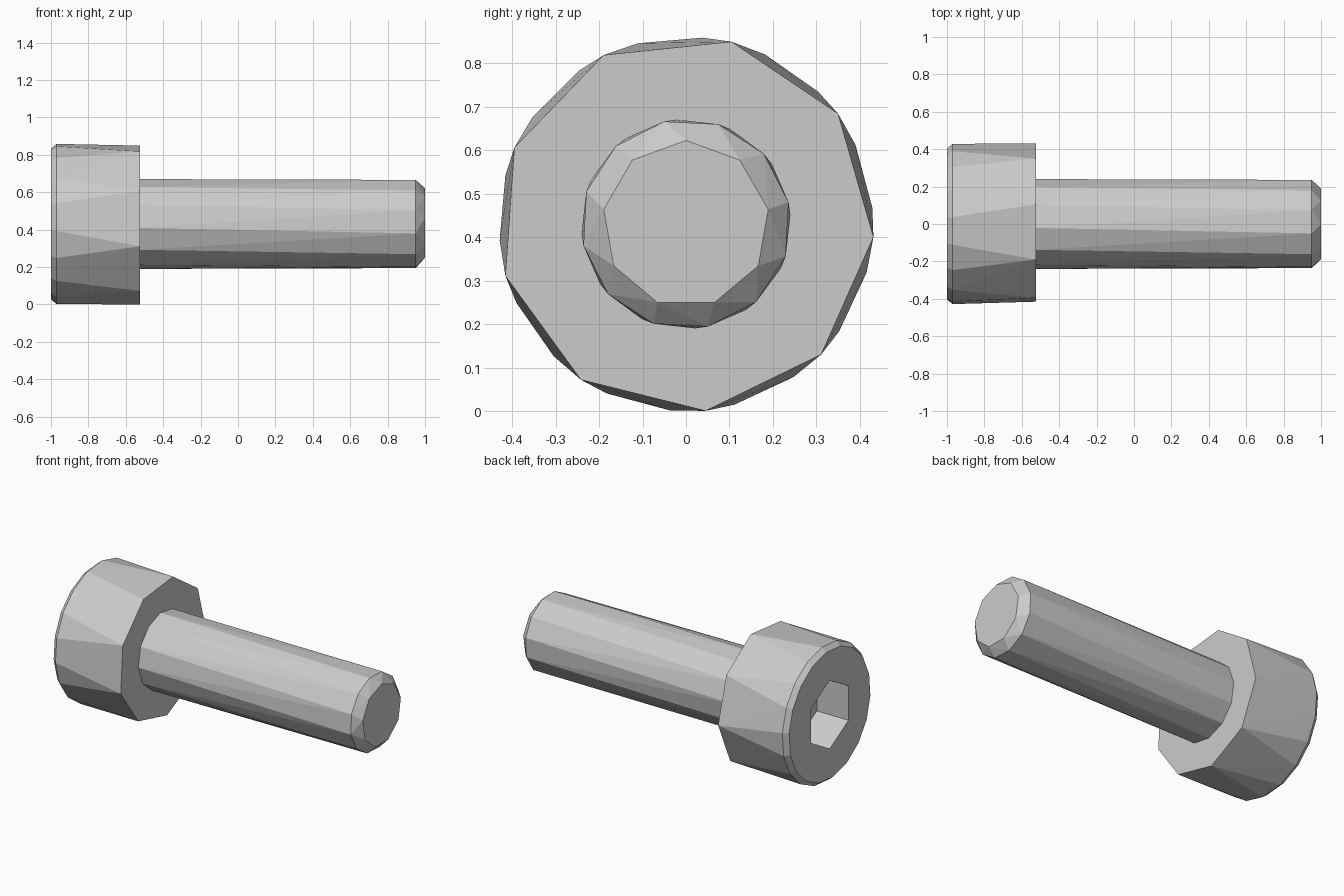
import bpy, bmesh
from math import cos, sin, radians, tau

if "Cube" in bpy.data.objects:
    bpy.data.objects.remove(bpy.data.objects["Cube"])

CENTRE_Z = 0.43


def ring(bm, x, r, sides, phase):
    """Ring of points around the screw axis; phase in degrees from +y."""
    for i in range(sides):
        a = radians(phase) + tau * i / sides
        bm.verts.new((x, r * cos(a), CENTRE_Z + r * sin(a)))


def hull_part(name, rings):
    """Convex faceted body through a series of rings (x, radius, sides, phase)."""
    bm = bmesh.new()
    for spec in rings:
        ring(bm, *spec)
    bmesh.ops.convex_hull(bm, input=bm.verts[:])
    bmesh.ops.dissolve_limit(bm, angle_limit=radians(0.5),
                             verts=bm.verts[:], edges=bm.edges[:])
    bmesh.ops.recalc_face_normals(bm, faces=bm.faces[:])
    mesh = bpy.data.meshes.new(name)
    bm.to_mesh(mesh)
    bm.free()
    obj = bpy.data.objects.new(name, mesh)
    bpy.context.collection.objects.link(obj)
    return obj


# Head: chamfered 18-sided outer end blending to a 9-sided underside
head = hull_part("screw_head", [
    (-1.0, 0.405, 18, 5),
    (-0.97, 0.43, 18, 5),
    (-0.525, 0.432, 9, -4),
])

# Shank: 12 sides with a chamfered 9-sided tip
shank = hull_part("screw_shank", [
    (-0.53, 0.241, 12, 5),
    (0.95, 0.241, 12, 12),
    (1.0, 0.192, 9, 10),
])

# Hexagonal drive socket cut into the head
cutter = hull_part("socket_cutter", [
    (-1.1, 0.215, 6, 30),
    (-0.78, 0.215, 6, 30),
])
cut = head.modifiers.new("hex_socket", 'BOOLEAN')
cut.operation = 'DIFFERENCE'
cut.solver = 'EXACT'
cut.object = cutter

# Apply the cut and remove the helper
bpy.context.view_layer.objects.active = head
bpy.ops.object.modifier_apply(modifier=cut.name)
bpy.data.objects.remove(cutter)
